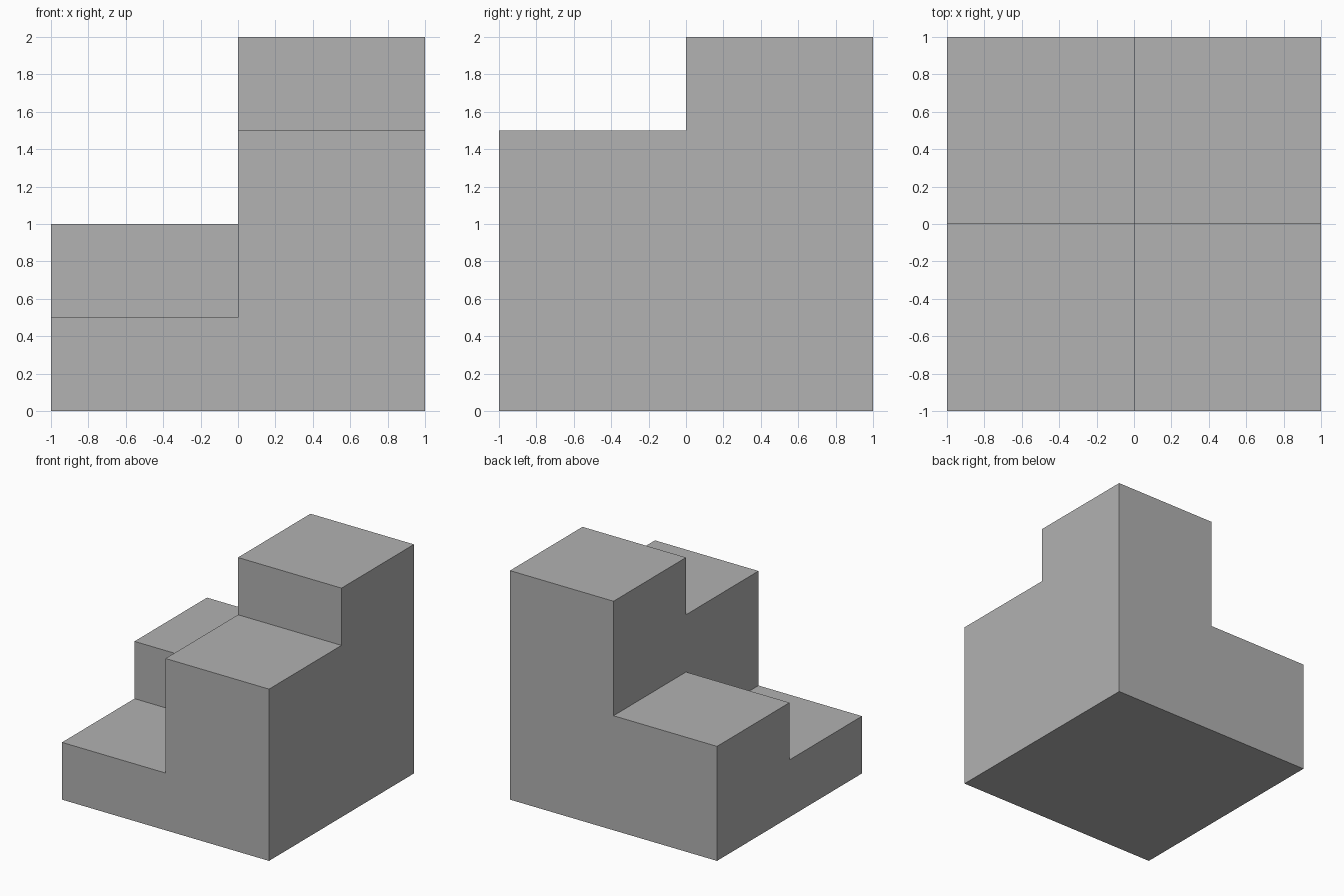
import bpy
import bmesh
from math import radians

cube = bpy.data.objects.get("Cube")
if cube:
    bpy.data.objects.remove(cube, do_unlink=True)

# Single grey material
grey = bpy.data.materials.new("plain grey")
grey.use_nodes = True
colour = (0.445, 0.445, 0.445, 1)
grey.diffuse_color = colour
grey.node_tree.nodes["Principled BSDF"].inputs["Base Color"].default_value = colour

STEP = 0.5


def column_level(centre):
    """Number of steps in the quarter: left side is two higher, back one higher."""
    return 1 + 2 * (centre.x > 0) + (centre.y > 0)


# Square footprint in four quarters, raised one layer at a time into a closed solid
bm = bmesh.new()
bmesh.ops.create_grid(bm, x_segments=2, y_segments=2, size=1)
top = list(bm.faces)
for layer in range(1, 5):
    rising = [f for f in top if column_level(f.calc_center_median()) >= layer]
    result = bmesh.ops.extrude_face_region(bm, geom=rising)["geom"]
    moved = [g for g in result if isinstance(g, bmesh.types.BMVert)]
    bmesh.ops.translate(bm, verts=moved, vec=(0, 0, STEP))
    top = [g for g in result if isinstance(g, bmesh.types.BMFace)]
    # Remove any covered faces left inside the solid
    covered = [f for f in rising if f.is_valid and layer > 1]
    if covered:
        bmesh.ops.delete(bm, geom=covered, context="FACES")

# Merge flat neighbouring faces and orient the shell outward
bmesh.ops.recalc_face_normals(bm, faces=list(bm.faces))
bmesh.ops.dissolve_limit(bm, angle_limit=radians(1), verts=list(bm.verts), edges=list(bm.edges))

mesh = bpy.data.meshes.new("stepped_block")
bm.to_mesh(mesh)
bm.free()
mesh.materials.append(grey)
block = bpy.data.objects.new("stepped_block", mesh)
bpy.context.collection.objects.link(block)
